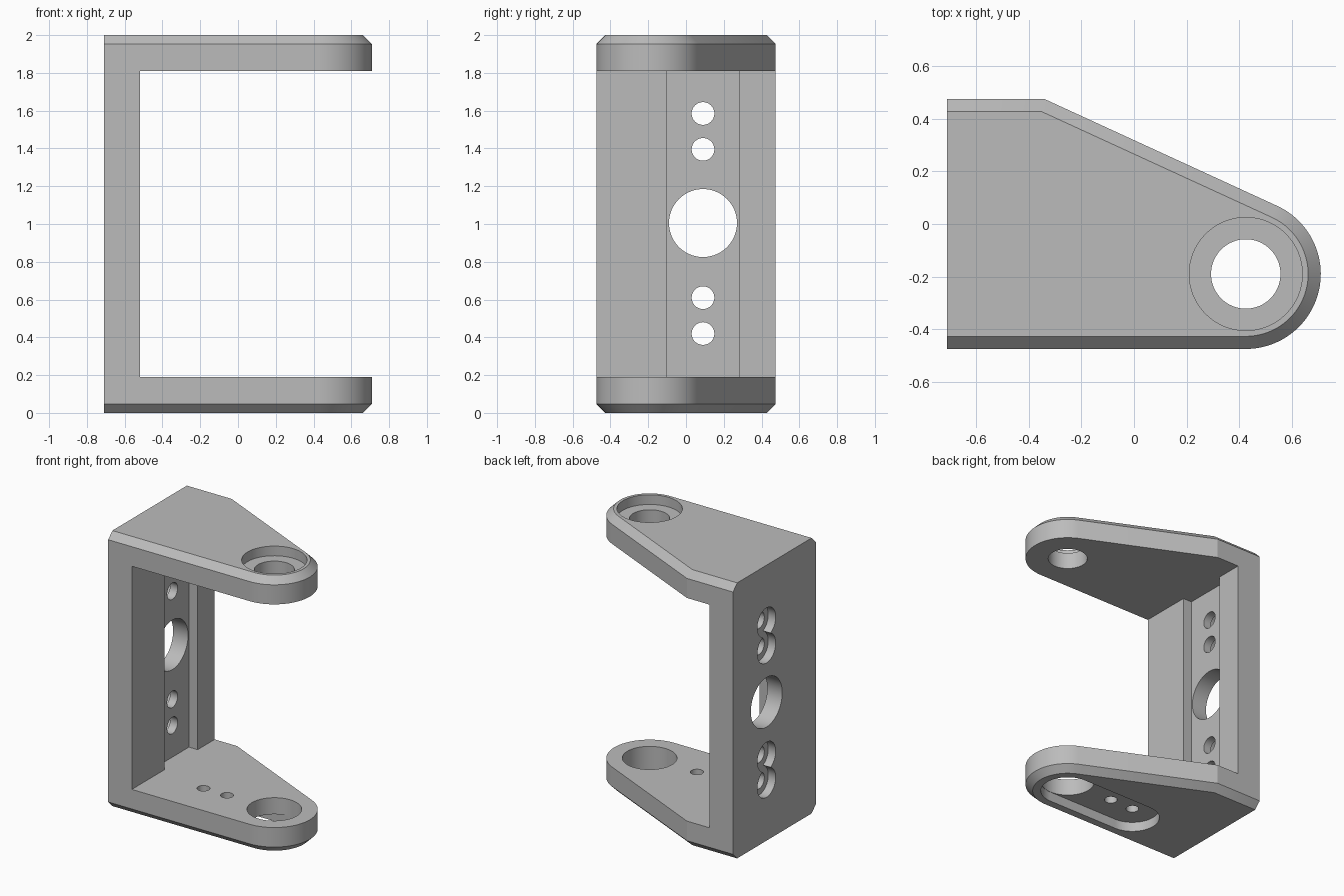
import bpy, bmesh, math
from mathutils import Matrix

cube = bpy.data.objects.get("Cube")
if cube:
    bpy.data.objects.remove(cube, do_unlink=True)

grey = bpy.data.materials.new("plain_grey")
grey.use_nodes = True
grey.diffuse_color = (0.5, 0.5, 0.5, 1)
grey.node_tree.nodes["Principled BSDF"].inputs["Base Color"].default_value = (0.5, 0.5, 0.5, 1)

# Main dimensions
BACK, HALF_Y, HEIGHT = -0.71, 0.475, 2.0
EYE_X, EYE_Y, EYE_R = 0.425, -0.19, 0.285
ARM, WALL_IN, CHAMFER = 0.19, -0.52, 0.048
BORE_DEPTH = 0.07


def arc(cx, cy, r, a0, a1, n=48):
    return [(cx + r * math.cos(a0 + (a1 - a0) * i / n),
             cy + r * math.sin(a0 + (a1 - a0) * i / n)) for i in range(n + 1)]


def loft(name, rings):
    """Solid through matching outlines, each given as (z, points)."""
    bm = bmesh.new()
    loops = [[bm.verts.new((x, y, z)) for x, y in pts] for z, pts in rings]
    for low, high in zip(loops, loops[1:]):
        n = len(low)
        for i in range(n):
            j = (i + 1) % n
            bm.faces.new((low[i], low[j], high[j], high[i]))
    bm.faces.new(loops[0][::-1])
    bm.faces.new(loops[-1])
    bmesh.ops.recalc_face_normals(bm, faces=bm.faces)
    mesh = bpy.data.meshes.new(name)
    bm.to_mesh(mesh)
    bm.free()
    mesh.materials.append(grey)
    obj = bpy.data.objects.new(name, mesh)
    bpy.context.collection.objects.link(obj)
    return obj


def outline(inset):
    """Arm outline: straight back, tapered side and round eye end."""
    r = EYE_R - inset
    dx, dy = -0.34 - EYE_X, HALF_Y - EYE_Y
    theta = math.atan2(dy, dx) - math.acos(EYE_R / math.hypot(dx, dy))
    top = HALF_Y - inset
    corner_x = EYE_X + (r - (top - EYE_Y) * math.sin(theta)) / math.cos(theta)
    return ([(BACK, -top)] + arc(EYE_X, EYE_Y, r, -math.pi / 2, theta)
            + [(corner_x, top), (BACK, top)])


def cut(target, cutter):
    cutter.hide_render = True
    mod = target.modifiers.new("cut", 'BOOLEAN')
    mod.operation, mod.solver, mod.object = 'DIFFERENCE', 'EXACT', cutter
    bpy.context.view_layer.objects.active = target
    bpy.ops.object.modifier_apply(modifier=mod.name)
    bpy.data.objects.remove(cutter, do_unlink=True)


def drill(x, y, r, z0, z1):
    """Vertical round hole."""
    pts = arc(x, y, r, 0, math.tau, 64)[:-1]
    cut(bracket, loft("drill", [(z0, pts), (z1, pts)]))


def drill_wall(y, z, r, x0, x1):
    """Round hole along x through the rear wall."""
    pts = arc(0, 0, r, 0, math.tau, 64)[:-1]
    tool = loft("wall_drill", [(x0, pts), (x1, pts)])
    tool.data.transform(Matrix.Translation((0, y, z)) @ Matrix.Rotation(math.pi / 2, 4, 'Y'))
    cut(bracket, tool)


# C-shaped body with chamfered outer rims
full, small = outline(0), outline(CHAMFER)
bracket = loft("bracket", [(0, small), (CHAMFER, full),
                           (HEIGHT - CHAMFER, full), (HEIGHT, small)])

# Opening between the arms, with a shallow channel in the wall
gap = [(WALL_IN, -1), (1, -1), (1, 1), (WALL_IN, 1), (WALL_IN, 0.28),
       (WALL_IN - 0.07, 0.28), (WALL_IN - 0.07, -0.1), (WALL_IN, -0.1)]
cut(bracket, loft("gap", [(ARM, gap), (HEIGHT - ARM, gap)]))

# Upper arm: stepped hole
drill(EYE_X, EYE_Y, 0.215, HEIGHT - BORE_DEPTH, HEIGHT + 0.1)
drill(EYE_X, EYE_Y, 0.132, HEIGHT - 0.3, HEIGHT + 0.1)

# Lower arm: slot pocket underneath, main hole and two screw holes
slot = (arc(EYE_X, EYE_Y, 0.182, -math.pi / 2, math.pi / 2)
        + arc(-0.145, EYE_Y, 0.182, math.pi / 2, 3 * math.pi / 2))
cut(bracket, loft("slot", [(-0.1, slot), (BORE_DEPTH, slot)]))
drill(EYE_X, EYE_Y, 0.18, -0.1, 0.3)
for x in (-0.145, 0.045):
    drill(x, EYE_Y, 0.043, -0.1, 0.3)

# Rear wall: central hole and four counterbored screw holes
drill_wall(0.09, 1.005, 0.18, -1, -0.3)
for z in (0.42, 0.61, 1.395, 1.585):
    drill_wall(0.09, z, 0.105, -1, BACK + 0.06)
    drill_wall(0.09, z, 0.06, -1, -0.3)

# Smooth curves, sharp edges
bpy.ops.object.select_all(action='DESELECT')
bracket.select_set(True)
bpy.context.view_layer.objects.active = bracket
bpy.ops.object.shade_smooth_by_angle(angle=math.radians(20))
